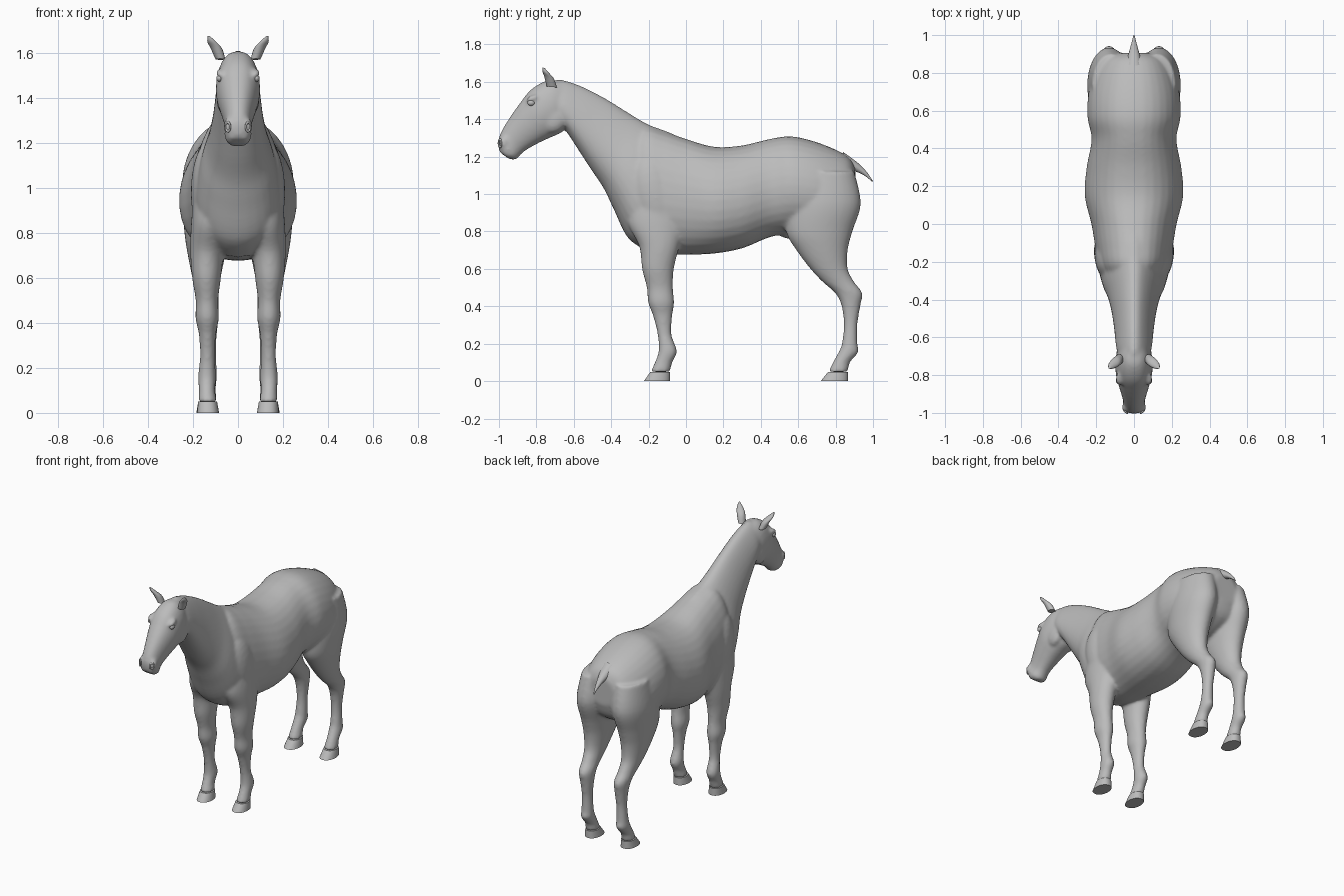
import bpy, bmesh, math
from mathutils import Vector, Matrix

default = bpy.data.objects.get("Cube")
if default:
    bpy.data.objects.remove(default)

# One plain grey for the whole animal
grey = bpy.data.materials.new("plain_grey")
grey.use_nodes = True
grey.diffuse_color = (.5, .5, .5, 1)
grey.node_tree.nodes["Principled BSDF"].inputs["Base Color"].default_value = (.5, .5, .5, 1)


def blend(a, b, c, d, t):
    """Smooth spline step between rows b and c."""
    return [.5 * (2 * q + (r - p) * t + (2 * p - 5 * q + 4 * r - s) * t * t
                  + (3 * q - p - 3 * r + s) * t ** 3)
            for p, q, r, s in zip(a, b, c, d)]


def refine(rows, steps):
    last = len(rows) - 1
    result = []
    for i in range(last):
        neighbours = [rows[max(0, min(last, i + k))] for k in (-1, 0, 1, 2)]
        result += [blend(*neighbours, s / steps) for s in range(steps)]
    return result + [list(rows[-1])]


def loft(bm, rows, side=1, egg=0, power=1, steps=5, sides=32):
    """Skin rings, each given as upper y z, lower y z, centre x, half width."""
    rings = []
    for y1, z1, y2, z2, x, w in refine(rows, steps):
        ring = []
        for k in range(sides):
            angle = math.tau * k / sides
            u, v = math.cos(angle), math.sin(angle)
            v = math.copysign(abs(v) ** power, v)
            ring.append(bm.verts.new((
                side * (x + w * v * (1 - egg * u)),
                (y1 + y2) / 2 + (y1 - y2) / 2 * u,
                (z1 + z2) / 2 + (z1 - z2) / 2 * u)))
        rings.append(ring)
    faces = [bm.faces.new(rings[0]), bm.faces.new(rings[-1])]
    for a, b in zip(rings, rings[1:]):
        for k in range(sides):
            n = (k + 1) % sides
            faces.append(bm.faces.new((a[k], a[n], b[n], b[k])))
    bmesh.ops.recalc_face_normals(bm, faces=faces)


def ball(bm, centre, size, tilt=0):
    matrix = (Matrix.Translation(centre) @ Matrix.Rotation(tilt, 4, 'X')
              @ Matrix.Diagonal(Vector((*size, 1))))
    bmesh.ops.create_uvsphere(bm, u_segments=24, v_segments=16, radius=1, matrix=matrix)


def finish(bm, name):
    mesh = bpy.data.meshes.new(name)
    bm.to_mesh(mesh)
    bm.free()
    mesh.materials.append(grey)
    obj = bpy.data.objects.new(name, mesh)
    bpy.context.collection.objects.link(obj)
    bpy.ops.object.select_all(action='DESELECT')
    obj.select_set(True)
    bpy.context.view_layer.objects.active = obj
    bpy.ops.object.shade_smooth_by_angle(angle=math.radians(50))
    return obj


def upright(rows):
    """Torso rows: y, top z, bottom z, half width."""
    return [(y, top, y, low, 0, w) for y, top, low, w in rows]


def centred(rows):
    return [(*row[:4], 0, row[4]) for row in rows]


def level(rows):
    """Leg rows: z, front y, back y, centre x, half width."""
    return [(f, z, b, z, x, w) for z, f, b, x, w in rows]


torso = upright([
    (.905, 1.14, .96, .09), (.86, 1.205, .86, .175), (.72, 1.27, .79, .235),
    (.57, 1.308, .79, .246), (.45, 1.295, .77, .224), (.3, 1.26, .71, .25),
    (.15, 1.253, .682, .26), (0, 1.295, .676, .225), (-.12, 1.335, .68, .205),
    (-.22, 1.36, .71, .185), (-.3, 1.3, .8, .14)])

neck = centred([
    (0, 1.29, -.2, .69, .185), (-.1, 1.335, -.31, .765, .18),
    (-.2, 1.372, -.387, .92, .16), (-.3, 1.43, -.44, 1.03, .132),
    (-.42, 1.505, -.51, 1.135, .112), (-.55, 1.573, -.578, 1.24, .1),
    (-.66, 1.61, -.64, 1.335, .092), (-.72, 1.605, -.68, 1.38, .08)])

head = centred([
    (-.66, 1.6, -.635, 1.38, .07), (-.74, 1.607, -.66, 1.333, .092),
    (-.825, 1.562, -.73, 1.3, .098), (-.885, 1.49, -.79, 1.272, .085),
    (-.945, 1.405, -.855, 1.235, .066), (-.987, 1.335, -.885, 1.21, .057),
    (-1.004, 1.28, -.91, 1.185, .06), (-.998, 1.225, -.945, 1.187, .042)])

foreleg = level([
    (1, -.29, 0, .11, .085), (.85, -.31, 0, .123, .085),
    (.72, -.25, -.035, .137, .075), (.6, -.235, -.065, .14, .064),
    (.5, -.21, -.07, .138, .05), (.42, -.203, -.063, .137, .052),
    (.35, -.177, -.073, .136, .038), (.25, -.152, -.078, .136, .033),
    (.16, -.147, -.048, .138, .04), (.1, -.167, -.073, .138, .036),
    (.05, -.19, -.085, .135, .042), (0, -.225, -.085, .133, .049)])

hindleg = level([
    (1.12, .58, .9, .12, .1), (.95, .54, .935, .132, .115),
    (.8, .535, .89, .138, .1), (.7, .59, .865, .14, .083),
    (.6, .665, .865, .14, .063), (.53, .73, .9, .137, .051),
    (.47, .798, .943, .133, .047), (.4, .832, .932, .13, .041),
    (.3, .843, .917, .13, .033), (.2, .833, .917, .132, .037),
    (.155, .815, .922, .133, .039), (.1, .785, .877, .135, .036),
    (.05, .76, .867, .135, .042), (0, .72, .867, .135, .05)])

# Body: overlapping lofts fused into a single smooth skin
bm = bmesh.new()
loft(bm, torso, egg=.08, power=.88)
loft(bm, neck, egg=.3)
loft(bm, head, power=.85)
ball(bm, (0, .56, .8), (.045, .07, .04))
for side in (1, -1):
    for leg in (foreleg, hindleg):
        loft(bm, leg[:-1], side)
    # Cheek, brow, nostril swelling and shoulder muscle
    ball(bm, (side * .062, -.705, 1.4), (.034, .065, .075), -.5)
    ball(bm, (side * .078, -.822, 1.512), (.022, .034, .016), .4)
    ball(bm, (side * .04, -.972, 1.275), (.024, .028, .036))
    ball(bm, (side * .12, -.16, .98), (.09, .13, .24), .25)
body = finish(bm, "body")
remesh = body.modifiers.new("fuse", 'REMESH')
remesh.mode = 'VOXEL'
remesh.voxel_size = .01
remesh.use_smooth_shade = True
soften = body.modifiers.new("soften", 'SMOOTH')
soften.factor = .5
soften.iterations = 8

# Short tail
bm = bmesh.new()
loft(bm, centred([
    (.84, 1.225, .85, 1.13, .045), (.915, 1.17, .908, 1.12, .026),
    (.965, 1.12, .955, 1.098, .013), (1, 1.07, .996, 1.066, .003)]))
finish(bm, "tail")

ear = [(-.745, 1.575, -.69, 1.57, .078, .022), (-.757, 1.625, -.705, 1.615, .096, .025),
       (-.767, 1.655, -.73, 1.645, .117, .019), (-.768, 1.677, -.755, 1.673, .13, .005)]

# Paired details
for label, side in (("left", 1), ("right", -1)):
    bm = bmesh.new()
    loft(bm, ear, side, sides=16)
    finish(bm, label + "_ear")

    bm = bmesh.new()
    ball(bm, (side * .082, -.828, 1.488), (.014, .02, .016))
    finish(bm, label + "_eye")

    for part, leg in (("front", foreleg), ("hind", hindleg)):
        bm = bmesh.new()
        loft(bm, leg[-2:], side, power=.85)
        finish(bm, f"{label}_{part}_hoof")

    # Nostril rim
    bpy.ops.mesh.primitive_torus_add(
        major_radius=.016, minor_radius=.005, major_segments=24, minor_segments=8,
        location=(side * .045, -.994, 1.272),
        rotation=(math.radians(90), 0, side * math.radians(40)))
    rim = bpy.context.object
    rim.name = label + "_nostril"
    rim.scale = (.8, 1.25, 1)
    rim.data.materials.append(grey)
    bpy.ops.object.shade_smooth_by_angle(angle=math.radians(60))
